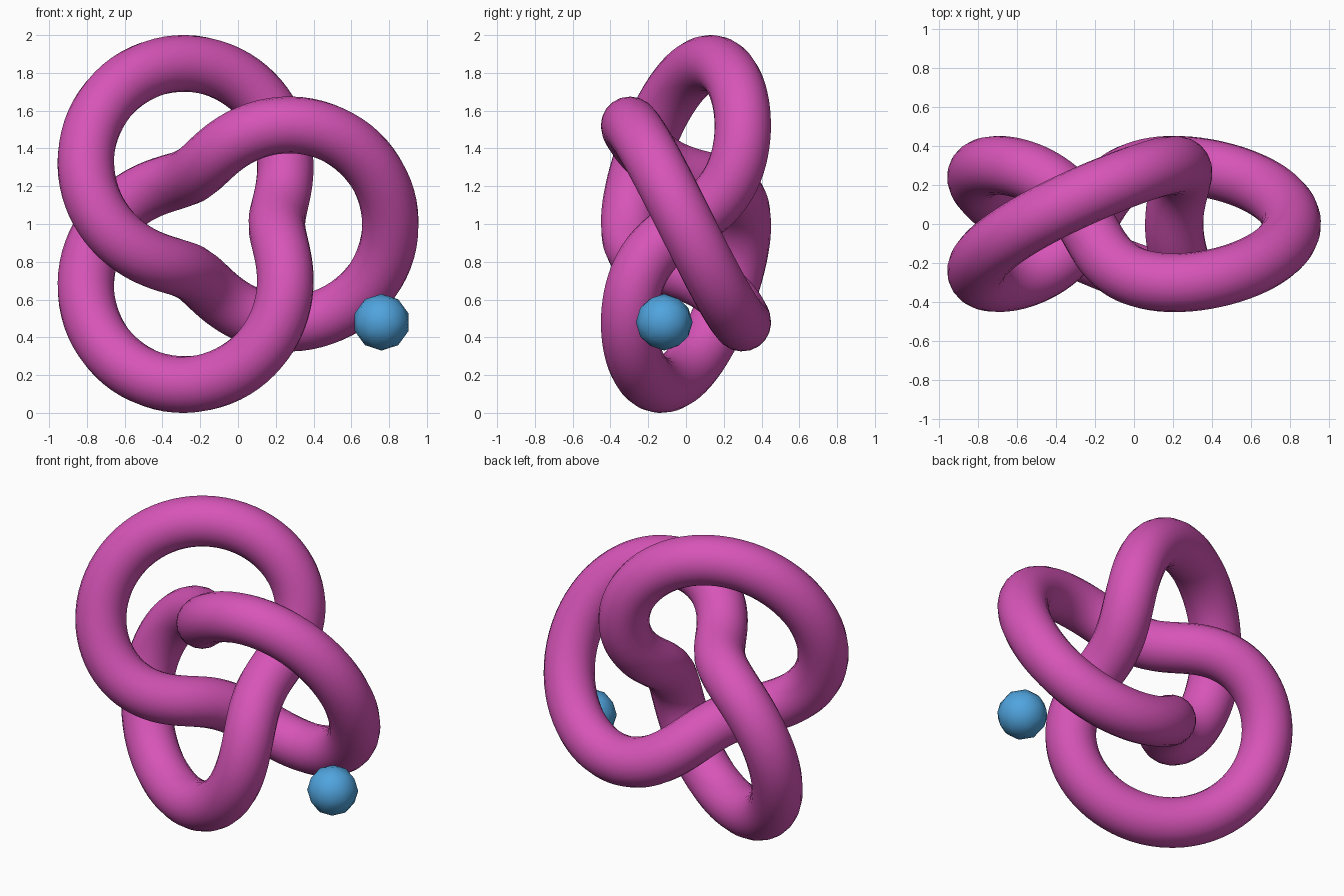
import bpy
from math import sin, cos, pi, radians

default = bpy.data.objects.get("Cube")
if default:
    bpy.data.objects.remove(default, do_unlink=True)


def material(name, colour):
    mat = bpy.data.materials.new(name)
    mat.use_nodes = True
    mat.diffuse_color = colour
    mat.node_tree.nodes["Principled BSDF"].inputs["Base Color"].default_value = colour
    return mat


magenta = material("magenta", (0.68, 0.09, 0.48, 1))
blue = material("sky blue", (0.08, 0.37, 0.73, 1))

UNIT = 0.3006          # knot scale, also its depth amplitude
TUBE = UNIT / 2        # tube radius
STEPS = 240
CENTRE_X = -0.095


def knot_point(t):
    r = UNIT * (2 + cos(3 * t))
    return (CENTRE_X + r * cos(2 * t), -UNIT * sin(3 * t), 1 + r * sin(2 * t))


# Trefoil tube: closed path with a round bevel
path = bpy.data.curves.new("knot_tube", "CURVE")
path.dimensions = "3D"
path.bevel_depth = TUBE
path.bevel_resolution = 8
spline = path.splines.new("POLY")
spline.points.add(STEPS - 1)
for i, point in enumerate(spline.points):
    point.co = (*knot_point(2 * pi * i / STEPS), 1)
spline.use_cyclic_u = True
knot = bpy.data.objects.new("knot_tube", path)
bpy.context.collection.objects.link(knot)
bpy.ops.object.select_all(action="DESELECT")
knot.select_set(True)
bpy.context.view_layer.objects.active = knot
bpy.ops.object.convert(target="MESH")
knot = bpy.context.object
knot.data.materials.clear()
knot.data.materials.append(magenta)
bpy.ops.object.shade_smooth()

# Small ball beside the lower right loop
bpy.ops.mesh.primitive_ico_sphere_add(
    subdivisions=2, radius=0.15, location=(0.76, -0.115, 0.48),
    rotation=(radians(90), 0, 0))
ball = bpy.context.object
ball.name = "ball"
ball.data.materials.append(blue)
bpy.ops.object.shade_smooth()
